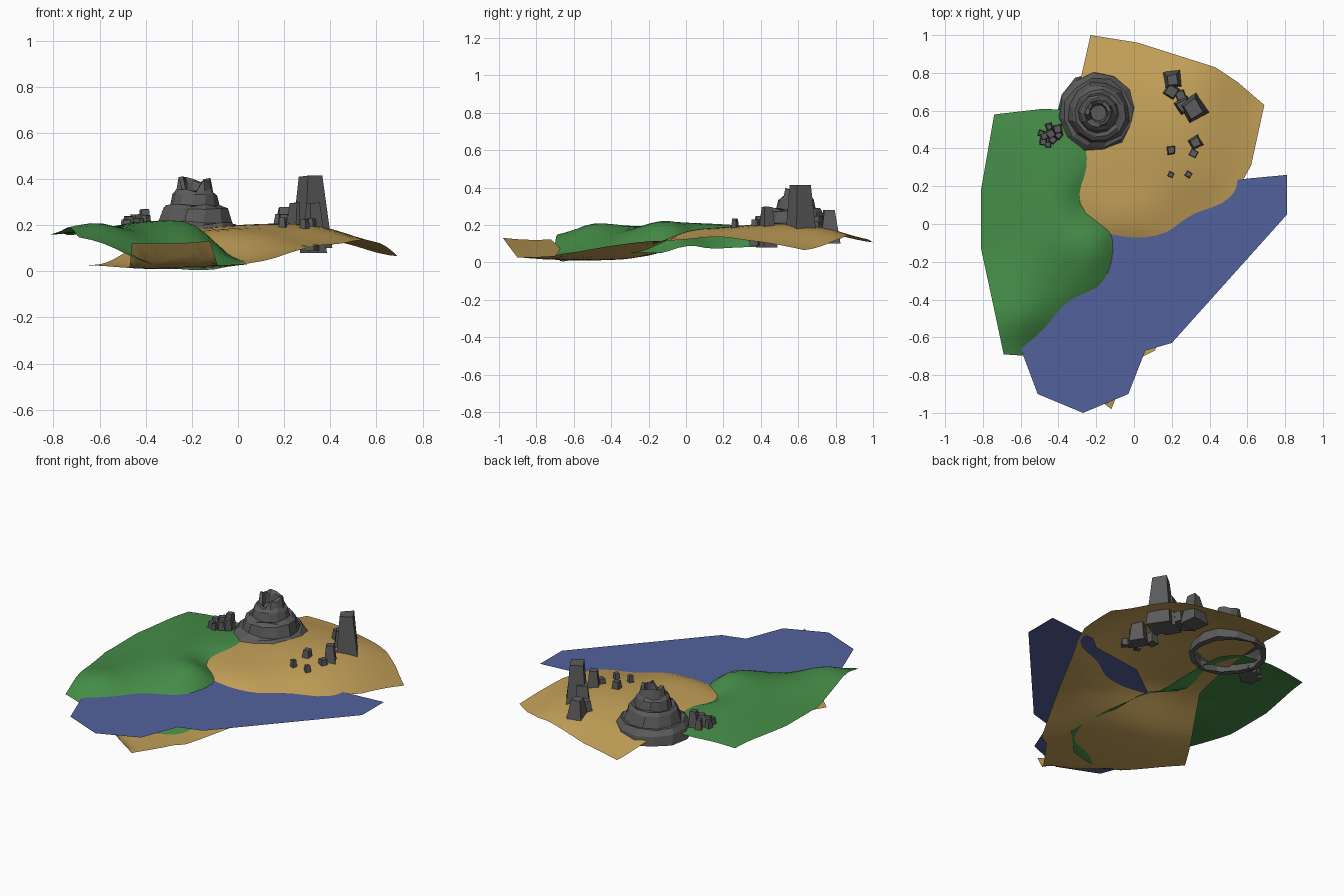
import bpy, bmesh, math, random
from mathutils import Vector

if "Cube" in bpy.data.objects:
    bpy.data.objects.remove(bpy.data.objects["Cube"])

random.seed(4)


def material(name, rgb):
    m = bpy.data.materials.new(name)
    m.diffuse_color = (*rgb, 1)
    m.use_nodes = True
    m.node_tree.nodes["Principled BSDF"].inputs["Base Color"].default_value = m.diffuse_color
    return m


SAND = material("sand", (0.56, 0.36, 0.1))
GRASS = material("grass", (0.06, 0.27, 0.065))
WATER = material("water", (0.085, 0.12, 0.33))
STONE = material("stone", (0.105, 0.105, 0.105))


def finish(name, bm, mat, smooth=False):
    if not smooth:
        bmesh.ops.recalc_face_normals(bm, faces=bm.faces)
    me = bpy.data.meshes.new(name)
    bm.to_mesh(me)
    bm.free()
    me.materials.append(mat)
    for p in me.polygons:
        p.use_smooth = smooth
    ob = bpy.data.objects.new(name, me)
    bpy.context.collection.objects.link(ob)
    return ob


def catmull(a, b, c, d, t):
    return b + 0.5 * t * (c - a + t * (2*a - 5*b + 4*c - d + t * (3*(b - c) + d - a)))


def sample(rows, x0, dx, y0, dy, x, y):
    def at(seq, u):
        n = len(seq) - 1
        u = min(max(u, 0), n - 1e-6)
        i = int(u)
        return catmull(seq[max(i-1, 0)], seq[i], seq[i+1], seq[min(i+2, n)], u - i)
    return at([at(r, (x - x0) / dx) for r in rows], (y - y0) / dy)


# Ground sheet: outline cut into a grid, then lifted by a coarse height table
def sheet(name, outline, mat, height, step=0.05):
    bm = bmesh.new()
    bm.faces.new([bm.verts.new((x, y, 0)) for x, y in outline])
    n = int(1 / step) + 1
    for i in range(-n, n + 1):
        for no in ((1, 0, 0), (0, 1, 0)):
            co = Vector(no) * (i * step + 0.011)
            bmesh.ops.bisect_plane(bm, geom=bm.verts[:] + bm.edges[:] + bm.faces[:],
                                   plane_co=co, plane_no=no, dist=1e-5)
    for v in bm.verts:
        v.co.z = max(0, height(v.co.x, v.co.y))
    bmesh.ops.triangulate(bm, faces=bm.faces[:])
    for f in bm.faces:
        f.normal_update()
        if f.normal.z < 0:
            f.normal_flip()
    return finish(name, bm, mat, True)


# Sand with the lake bed and a steep bank along its front edge
sand_rows = [[.03, .015, .035, .06, .10],
             [.03, .015, .03, .08, .10],
             [.03, .01, .03, .10, .11],
             [.03, .03, .06, .11, .12],
             [.06, .125, .165, .125, .125],
             [.10, .16, .19, .18, .11],
             [.12, .16, .20, .195, .085],
             [.13, .15, .175, .17, .045],
             [.10, .10, .12, .10, .02]]


def sand_height(x, y):
    inside = (x + .12) * .607 + (y + .98) * .794
    bank = .105 * min(1, max(0, 1 - inside / .08))
    return sample(sand_rows, -.7, .35, -1, .25, x, y) + bank


sheet("sand_ground",
      [(-.23, 1), (.02, .96), (.43, .83), (.55, .75), (.69, .63), (.62, .31),
       (.57, .22), (.11, -.67), (.05, -.70), (-.08, -.88), (-.12, -.98),
       (-.46, -.72), (-.47, -.6), (-.69, -.38), (-.37, .13), (-.3, .6), (-.28, .78)],
      SAND, sand_height)

# Grass hills
grass_rows = [[.16, .125, .04, .0, .01],
              [.18, .205, .125, .05, .03],
              [.17, .195, .18, .155, .05],
              [.16, .185, .215, .205, .05],
              [.16, .185, .205, .115, .05],
              [.16, .185, .195, .155, .0],
              [.16, .175, .175, .15, .0],
              [.14, .155, .15, .12, .03]]
sheet("grass_hills",
      [(-.74, .58), (-.48, .61), (-.3, .6), (-.11, .47), (-.1, .05), (0, -.13),
       (.04, -.5), (-.1, -.64), (-.4, -.71), (-.69, -.69), (-.76, -.36),
       (-.81, -.13), (-.81, .18)],
      GRASS, lambda x, y: sample(grass_rows, -.8, .2, -.7, .2, x, y))

# Flat water surface
bm = bmesh.new()
f = bm.faces.new([bm.verts.new((x, y, .138)) for x, y in [
    (.81, .26), (.81, .05), (.2, -.63), (.06, -.67), (-.03, -.90), (-.27, -1),
    (-.51, -.90), (-.6, -.66), (-.58, -.58), (-.45, -.36), (-.2, -.1), (-.11, -.02),
    (.08, .12), (.41, .165), (.49, .23)]])
f.normal_update()
if f.normal.z < 0:
    f.normal_flip()
finish("water", bm, WATER, True)

# Stepped rock tower: faceted rings with a broken crown
profile = [(.19, .12), (.218, .12), (.21, .18), (.185, .205), (.165, .21), (.145, .27),
           (.125, .285), (.105, .285), (.095, .335), (.08, .35), (.068, .40),
           (.05, .395), (.042, .335)]
SIDES = 12
bm = bmesh.new()
rings = []
for k, (r, z) in enumerate(profile):
    ring = []
    for i in range(SIDES):
        a = 2 * math.pi * (i + .12 * k) / SIDES
        rr = r * random.uniform(.96, 1.03)
        zz = z + random.uniform(-.008, .008)
        if k in (10, 11):
            zz += (-.05 if i in (6, 7, 8) else random.uniform(-.015, .012))
        ring.append(bm.verts.new((-.188 + rr * math.cos(a), .588 + rr * math.sin(a), zz)))
    rings.append(ring)
for lo, hi in zip(rings, rings[1:]):
    for i in range(SIDES):
        j = (i + 1) % SIDES
        bm.faces.new((lo[i], lo[j], hi[j], hi[i]))
bm.faces.new(rings[-1])
finish("rock_tower", bm, STONE)


# Tapered four-sided rock
def add_rock(bm, x, y, half, z0, z1, turn, taper=.55):
    d = half * math.sqrt(2)
    geo = bmesh.ops.create_cone(bm, cap_ends=True, segments=4, radius1=d,
                                radius2=d * taper, depth=z1 - z0)["verts"]
    lean = random.uniform(-.12, .12) * half
    c, s = math.cos(turn), math.sin(turn)
    for v in geo:
        px, py, pz = v.co
        top = pz > 0
        px += lean if top else 0
        v.co = (x + c*px - s*py + random.uniform(-.08, .08) * half,
                y + s*px + c*py + random.uniform(-.08, .08) * half,
                (z0 + z1) / 2 + pz + (random.uniform(-.12, 0) * half if top else 0))


# cone corners start on the axes, so a turn near pi/4 gives square-on rocks
rock_groups = {
    "tall_spires": [(.315, .615, .066, .10, .415, 1.35, .6), (.265, .63, .05, .10, .30, 1.3, .55),
                    (.205, .765, .055, .10, .28, .95, .45), (.195, .70, .042, .11, .25, .2, .6),
                    (.245, .68, .035, .12, .22, 1.1, .6)],
    "middle_rocks": [(.325, .43, .042, .08, .30, 1.3, .5), (.315, .375, .028, .09, .23, .3, .6),
                     (.195, .39, .027, .14, .25, .9, .65)],
    "small_stones": [(.195, .262, .016, .16, .235, .4, .7), (.288, .262, .018, .15, .225, .2, .7)],
}
for name, rocks in rock_groups.items():
    bm = bmesh.new()
    for r in rocks:
        add_rock(bm, *r)
    finish(name, bm, STONE)

# Rubble beside the tower
bm = bmesh.new()
for x, y, h, top in [(-.405, .50, .028, .27), (-.44, .48, .028, .25), (-.475, .465, .024, .24),
                     (-.48, .435, .024, .225), (-.45, .515, .022, .235), (-.43, .445, .024, .23),
                     (-.40, .47, .024, .245), (-.455, .42, .02, .215), (-.49, .48, .02, .225)]:
    add_rock(bm, x, y, h, .13, top, random.uniform(0, 1.5), .6)
finish("rubble_cluster", bm, STONE)
